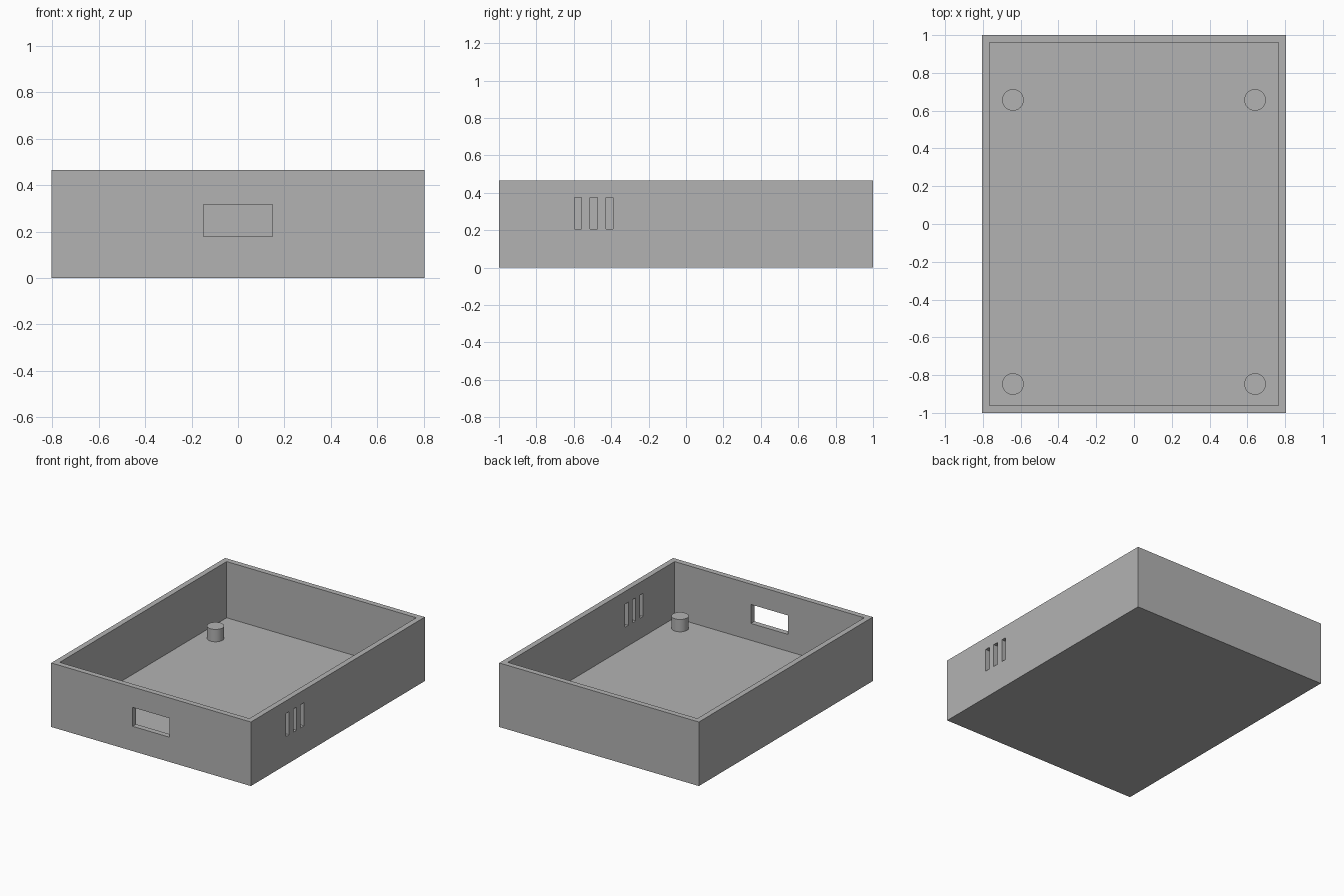
import bpy, bmesh
from mathutils import Matrix, Vector

cube = bpy.data.objects.get("Cube")
if cube:
    bpy.data.objects.remove(cube, do_unlink=True)

HALF_X, HALF_Y, HEIGHT = 0.804, 1.0, 0.466
WALL = 0.057

grey = bpy.data.materials.new("plain grey")
grey.use_nodes = True
colour = (0.45, 0.45, 0.45, 1)
grey.diffuse_color = colour
grey.node_tree.nodes["Principled BSDF"].inputs["Base Color"].default_value = colour


def add_object(name, bm):
    mesh = bpy.data.meshes.new(name)
    bm.to_mesh(mesh)
    bm.free()
    mesh.materials.append(grey)
    obj = bpy.data.objects.new(name, mesh)
    bpy.context.collection.objects.link(obj)
    return obj


def add_box(bm, low, high):
    low, high = Vector(low), Vector(high)
    matrix = Matrix.Translation((low + high) / 2) @ Matrix.Diagonal((*(high - low), 1))
    bmesh.ops.create_cube(bm, size=1, matrix=matrix)


# Open tray: a solid block hollowed from the top
bm = bmesh.new()
add_box(bm, (-HALF_X, -HALF_Y, 0), (HALF_X, HALF_Y, HEIGHT))
top = max(bm.faces, key=lambda f: f.calc_center_median().z)
bmesh.ops.inset_region(bm, faces=[top], thickness=WALL)
pocket = bmesh.ops.extrude_discrete_faces(bm, faces=[top])["faces"][0]
bmesh.ops.translate(bm, verts=pocket.verts, vec=(0, 0, WALL - HEIGHT))
bmesh.ops.recalc_face_normals(bm, faces=bm.faces)
tray = add_object("tray", bm)

# Port opening in the front wall and three vent slots in the +x wall
bm = bmesh.new()
add_box(bm, (-0.149, -1.1, 0.18), (0.149, -0.85, 0.318))
for i in range(3):
    y = -0.578 + 0.085 * i
    add_box(bm, (0.7, y - 0.019, 0.205), (0.9, y + 0.019, 0.374))
cutter = add_object("opening_cutter", bm)
cutter.hide_render = True

cut = tray.modifiers.new("openings", "BOOLEAN")
cut.object = cutter
cut.solver = "EXACT"
bpy.context.view_layer.objects.active = tray
tray.select_set(True)
bpy.ops.object.modifier_apply(modifier=cut.name)
bpy.data.objects.remove(cutter, do_unlink=True)

# Round mounting posts near the corners of the floor
POST_R, POST_H = 0.057, 0.09
for end, y in (("front", -0.847), ("back", 0.657)):
    for side, x in (("right", -0.641), ("left", 0.641)):
        bm = bmesh.new()
        bmesh.ops.create_cone(
            bm, cap_ends=True, segments=48, radius1=POST_R, radius2=POST_R,
            depth=POST_H, matrix=Matrix.Translation((x, y, WALL + POST_H / 2)))
        post = add_object(f"{end}_{side}_post", bm)
        bpy.ops.object.select_all(action="DESELECT")
        post.select_set(True)
        bpy.context.view_layer.objects.active = post
        bpy.ops.object.shade_smooth_by_angle()
